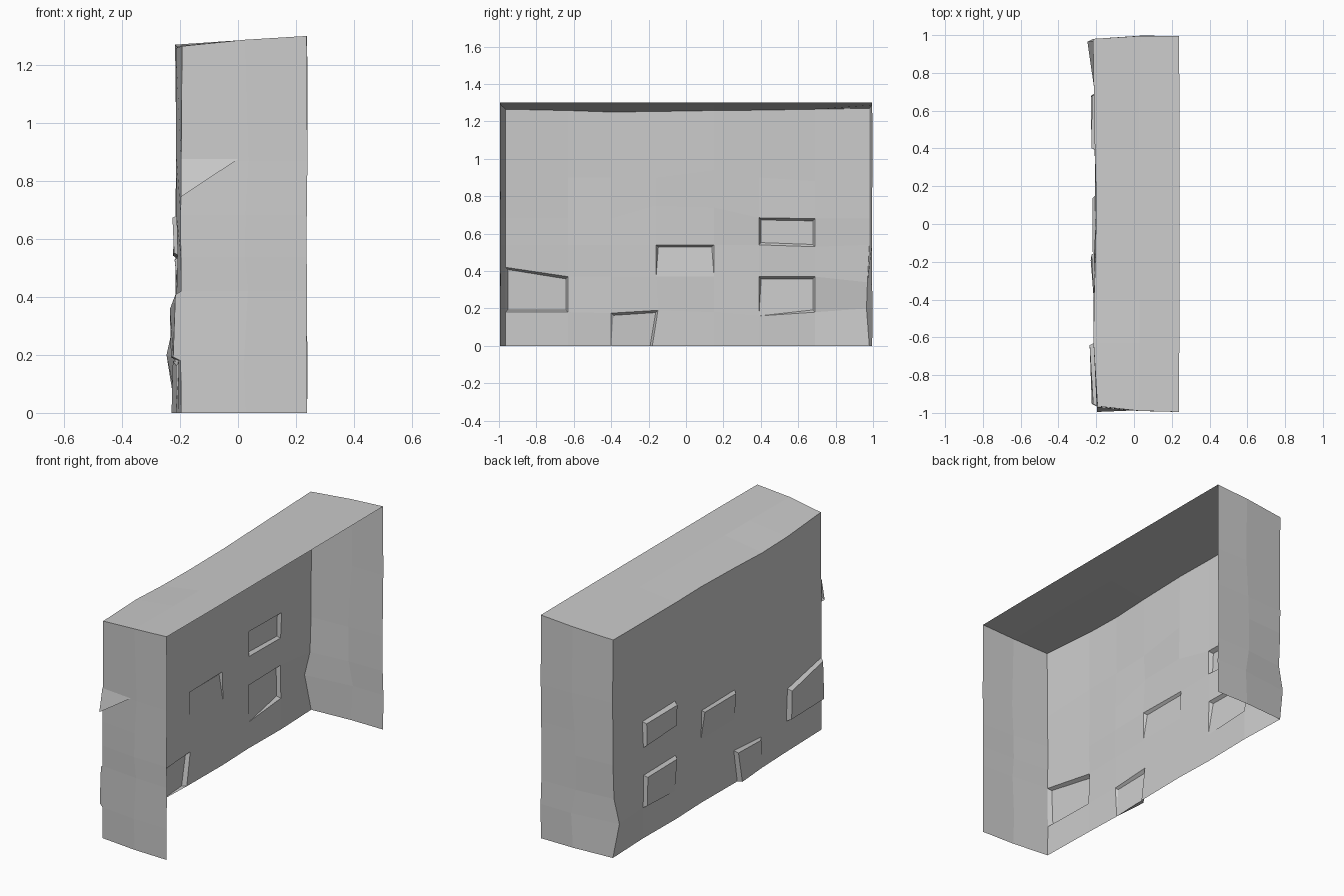
import bpy, bmesh, random
from mathutils import Vector

if "Cube" in bpy.data.objects:
    bpy.data.objects.remove(bpy.data.objects["Cube"])

random.seed(4)
Y = [-0.965, -0.63, -0.40, -0.16, 0.15, 0.39, 0.69, 0.98]   # stone joints along the wall
Z = [0, 0.18, 0.37, 0.54, 0.68, 0.90, 1.26]                 # stone courses
DEPTH = [-0.195, -0.208, -0.208, -0.205, -0.20, -0.205, -0.205, -0.215]
TOP = [1.265, 1.258, 1.25, 1.253, 1.258, 1.26, 1.265, 1.27]
NUDGE = {(0, 2): (0, 0, .05), (2, 1): (0, 0, -.005), (3, 1): (0, .01, .01), (3, 0): (0, -.02, 0),
         (7, 1): (-.03, -.015, .02), (7, 2): (0, -.01, -.03), (5, 4): (0, 0, .005),
         (6, 3): (0, 0, -.01), (4, 5): (0, 0, .04), (6, 5): (0, 0, -.02), (0, 5): (0, 0, -.03),
         (4, 4): (0, 0, .06), (3, 4): (0, 0, .07), (5, 1): (0, 0, -.02)}

bm = bmesh.new()


def sheet(rows, skip=()):
    """Quads between rows of shared vertices."""
    for i in range(len(rows) - 1):
        for j in range(len(rows[i]) - 1):
            if (i, j) not in skip:
                bm.faces.new((rows[i][j], rows[i][j + 1], rows[i + 1][j + 1], rows[i + 1][j]))


def stone(cell, depths, inset=0.012):
    """Block pushed out of its cell; depths at low-left, high-left, high-right, low-right."""
    i, j = cell
    outer = [wall[i][j], wall[i][j + 1], wall[i + 1][j + 1], wall[i + 1][j]]
    mid = sum((v.co for v in outer), Vector()) / 4
    inner = []
    for v, d in zip(outer, depths):
        p = v.co.copy()
        if d > 0:
            p.y += inset if p.y < mid.y else -inset
            if v.co.z > 0.01:
                p.z += inset if p.z < mid.z else -inset
            p.x -= d
            inner.append(bm.verts.new(p))
        else:
            inner.append(v)
    bm.faces.new(inner)
    for k in range(4):
        ring = [outer[k], outer[(k + 1) % 4], inner[(k + 1) % 4], inner[k]]
        ring = list(dict.fromkeys(ring))
        if len(ring) > 2:
            bm.faces.new(ring)


# Uneven stone face
wall = []
for i, y in enumerate(Y):
    column = []
    for j, z in enumerate(Z):
        edge = i in (0, 7)
        x = DEPTH[i] + random.uniform(-.008, .006) * (0.4 if edge else 1)
        p = Vector((x, y, TOP[i] if j == 6 else z)) + Vector(NUDGE.get((i, j), (0, 0, 0)))
        column.append(bm.verts.new(p))
    wall.append(column)

# Individual protruding blocks
stones = {(0, 1): (.026, .02, .022, .026), (2, 0): (0, .01, .022, .025),
          (3, 2): (0, .018, .012, 0), (5, 3): (.02, .025, .02, .015),
          (5, 1): (0, .02, .018, .02)}
sheet(wall, stones)
for cell, depths in stones.items():
    stone(cell, depths)


# End walls, bowed slightly and open on the +x side
def end_wall(column, side, mid_y):
    mid, outer = [], []
    for j, v in enumerate(column):
        z = v.co.z
        jitter = random.uniform(-.003, .003)
        mid.append(bm.verts.new((0.03 + jitter * 5, side * mid_y + jitter, 1.287 if j == 6 else z)))
        outer.append(bm.verts.new((0.238 + jitter, side * 0.995, 1.30 if j == 6 else z)))
    sheet([column, mid, outer] if side > 0 else [outer, mid, column])
    return mid[-1], outer[-1]


low_mid, low_out = end_wall(wall[0], -1, 0.988)
high_mid, high_out = end_wall(wall[-1], 1, 0.995)

# Sloping top
mids = [low_mid] + [bm.verts.new((0.03, y, 1.287)) for y in Y[1:-1]] + [high_mid]
outs = [low_out] + [bm.verts.new((0.24, y, 1.30)) for y in Y[1:-1]] + [high_out]
sheet([[c[-1] for c in wall], mids, outs])

# Chipped wedge on the front end
a, b, c, d = [bm.verts.new(p) for p in ((-.197, -.967, .875), (0, -.987, .875),
                                        (-.197, -.995, .745), (-.197, -.967, .745))]
bm.faces.new((a, c, b))
bm.faces.new((c, d, b))

bmesh.ops.recalc_face_normals(bm, faces=bm.faces[:])
mesh = bpy.data.meshes.new("stone_wall")
bm.to_mesh(mesh)
bm.free()
bpy.context.collection.objects.link(bpy.data.objects.new("stone_wall", mesh))
